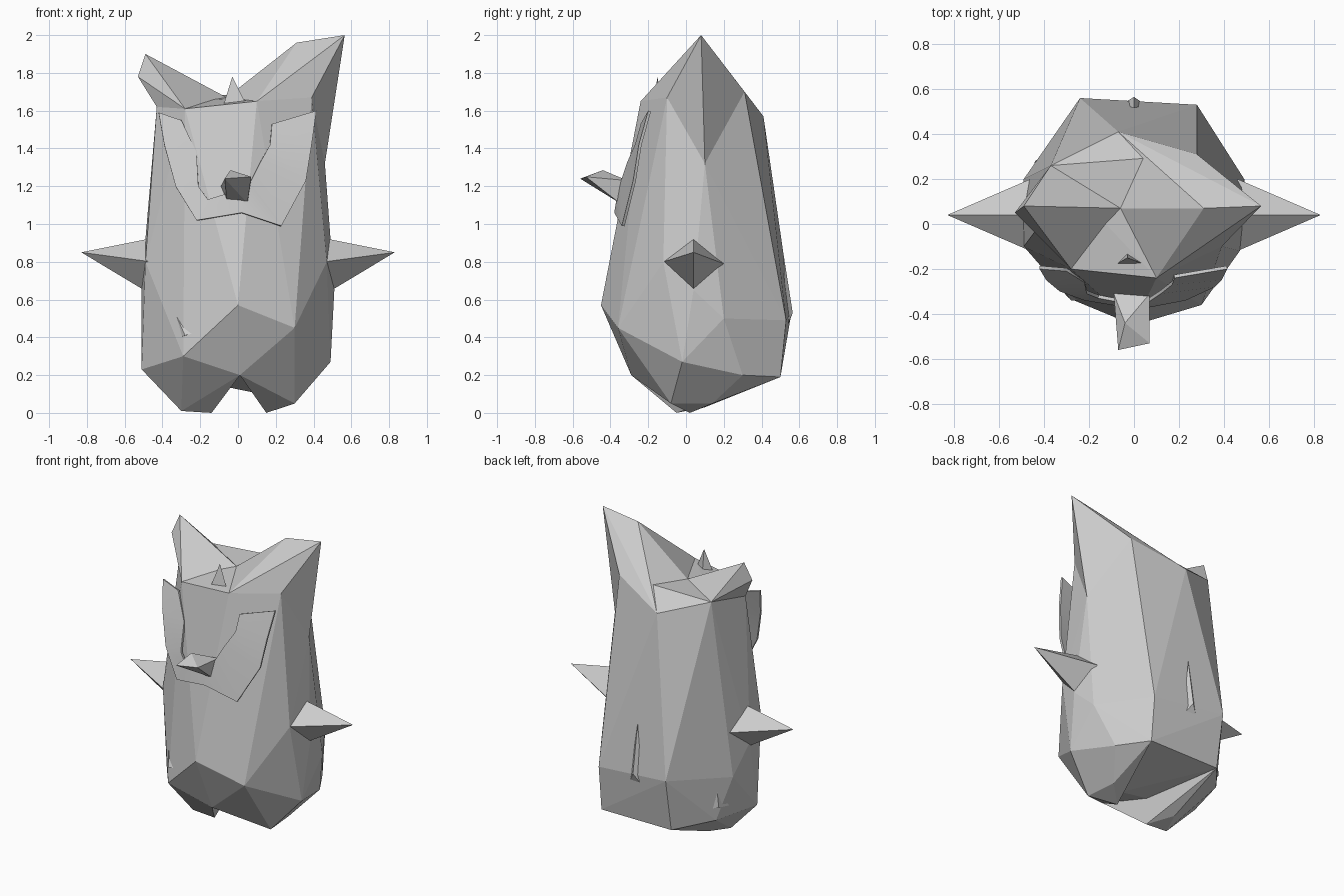
import bpy, bmesh
from math import radians


def hull(name, points):
    """Flat-faced solid wrapped around a few corner points."""
    bm = bmesh.new()
    for p in points:
        bm.verts.new(p)
    res = bmesh.ops.convex_hull(bm, input=bm.verts)
    loose = {g for g in res["geom_interior"] + res["geom_unused"]
             if isinstance(g, bmesh.types.BMVert)}
    bmesh.ops.delete(bm, geom=list(loose), context='VERTS')
    bmesh.ops.recalc_face_normals(bm, faces=bm.faces)
    me = bpy.data.meshes.new(name)
    bm.to_mesh(me)
    bm.free()
    ob = bpy.data.objects.new(name, me)
    bpy.context.collection.objects.link(ob)
    return ob


# Shared corners of the torso
front_l, front_r = (-0.28, -0.20, 1.61), (0.10, -0.24, 1.65)
side_l, side_r = (-0.43, -0.02, 1.62), (0.39, -0.10, 1.67)
back_l, back_m, back_r = (-0.37, 0.26, 1.67), (-0.07, 0.41, 1.57), (0.28, 0.31, 1.70)
saddle = (-0.06, 0.07, 1.67)
flank_r = (0.46, 0.10, 1.32)
chin = (0.01, -0.29, 0.20)
low_l, low_r = (-0.51, -0.03, 0.23), (0.49, -0.02, 0.27)
belly_l, belly_r = (-0.29, -0.33, 0.30), (0.30, -0.36, 0.45)
rump_l, rump_r = (-0.24, 0.50, 0.19), (0.28, 0.50, 0.19)
hip_l, hip_r = (-0.42, 0.28, 0.22), (0.40, 0.30, 0.20)

# Torso
hull("body", [front_l, front_r, side_l, side_r, back_l, back_m, back_r, saddle,
              (0.39, 0.14, 1.64), flank_r,
              (0, -0.45, 0.57), belly_l, belly_r, chin, low_l, low_r,
              (-0.51, 0.05, 0.68), (-0.49, 0.20, 0.50), (-0.49, 0.03, 0.92),
              (0.51, 0.04, 0.65), (0.49, 0.20, 0.50), (0.48, 0.04, 0.92),
              (0.47, -0.12, 0.80), (-0.49, -0.10, 0.80),
              (-0.24, 0.56, 0.54), (0.28, 0.53, 0.49),
              rump_l, rump_r, hip_l, hip_r, (0.0, 0.1, 0.13), (0.12, 0.02, 0.10)])

# Ears rising from the rim of the torso
hull("ear_right", [front_r, saddle, side_r, back_r, back_m, (0.39, 0.14, 1.64),
                   (0.31, 0.07, 1.96), (0.565, 0.08, 2.0), (0.485, 0.08, 1.75), flank_r])
hull("ear_left", [front_l, saddle, side_l, back_l,
                  (-0.49, 0.08, 1.90), (-0.53, 0.05, 1.78)])

# Feet below the torso
hull("foot_left", [chin, belly_l, low_l, hip_l, rump_l, (-0.20, -0.11, 0.08),
                   (-0.30, -0.05, 0.01), (-0.14, -0.05, 0.0), (-0.24, 0.10, 0.03)])
hull("foot_right", [chin, belly_r, low_r, hip_r, rump_r,
                    (0.30, -0.08, 0.05), (0.15, 0.02, 0.0), (0.28, 0.14, 0.05)])

# Wings
for side, name in ((-1, "wing_left"), (1, "wing_right")):
    hull(name, [(side * 0.83, 0.04, 0.85), (side * 0.48, 0.04, 0.92),
                (side * 0.46, -0.12, 0.80), (side * 0.505, 0.04, 0.655),
                (side * 0.46, 0.20, 0.79)])

# Beak
hull("beak", [(-0.07, -0.56, 1.24), (0.07, -0.53, 1.25), (-0.04, -0.44, 1.285),
              (-0.09, -0.31, 1.20), (0.07, -0.31, 1.23),
              (0.05, -0.35, 1.11), (-0.06, -0.35, 1.13)])

# Small feathers on crown, back, hip and belly
hull("crown_feather", [(-0.03, -0.15, 1.78), (-0.08, -0.18, 1.62),
                       (0.05, -0.18, 1.62), (-0.03, -0.13, 1.62)])
hull("tail_feather", [(0, 0.515, 0.85), (-0.05, 0.535, 0.45),
                      (0.05, 0.53, 0.45), (0, 0.565, 0.53)])
hull("hip_feather", [(-0.42, 0.28, 0.50), (-0.46, 0.20, 0.30),
                     (-0.38, 0.32, 0.30), (-0.44, 0.28, 0.31)])
hull("belly_feather", [(-0.33, -0.27, 0.52), (-0.31, -0.29, 0.40),
                       (-0.24, -0.34, 0.42), (-0.28, -0.34, 0.41)])

# Face mask: smooth curved band, outer and inner edge pairs from left to right
band = [((-0.42, -0.20, 1.59), (-0.30, -0.21, 1.55)),
        ((-0.39, -0.25, 1.42), (-0.22, -0.26, 1.38)),
        ((-0.33, -0.30, 1.20), (-0.21, -0.31, 1.20)),
        ((-0.22, -0.34, 1.02), (-0.16, -0.33, 1.13)),
        ((0.02, -0.38, 1.06), (0.00, -0.36, 1.18)),
        ((0.23, -0.34, 0.99), (0.06, -0.35, 1.21)),
        ((0.36, -0.28, 1.23), (0.12, -0.31, 1.33)),
        ((0.39, -0.25, 1.42), (0.17, -0.27, 1.42)),
        ((0.415, -0.20, 1.60), (0.18, -0.24, 1.53))]
verts = [p for pair in band for p in pair]
faces = [(2 * i, 2 * i + 2, 2 * i + 3, 2 * i + 1) for i in range(len(band) - 1)]
me = bpy.data.meshes.new("face_mask")
me.from_pydata(verts, [], faces)
me.update()
mask = bpy.data.objects.new("face_mask", me)
bpy.context.collection.objects.link(mask)
bpy.context.view_layer.objects.active = mask
mask.select_set(True)
solid = mask.modifiers.new("thickness", 'SOLIDIFY')
solid.thickness = 0.015
solid.offset = -1
bpy.ops.object.modifier_apply(modifier=solid.name)
bpy.ops.object.shade_smooth_by_angle(angle=radians(50))
